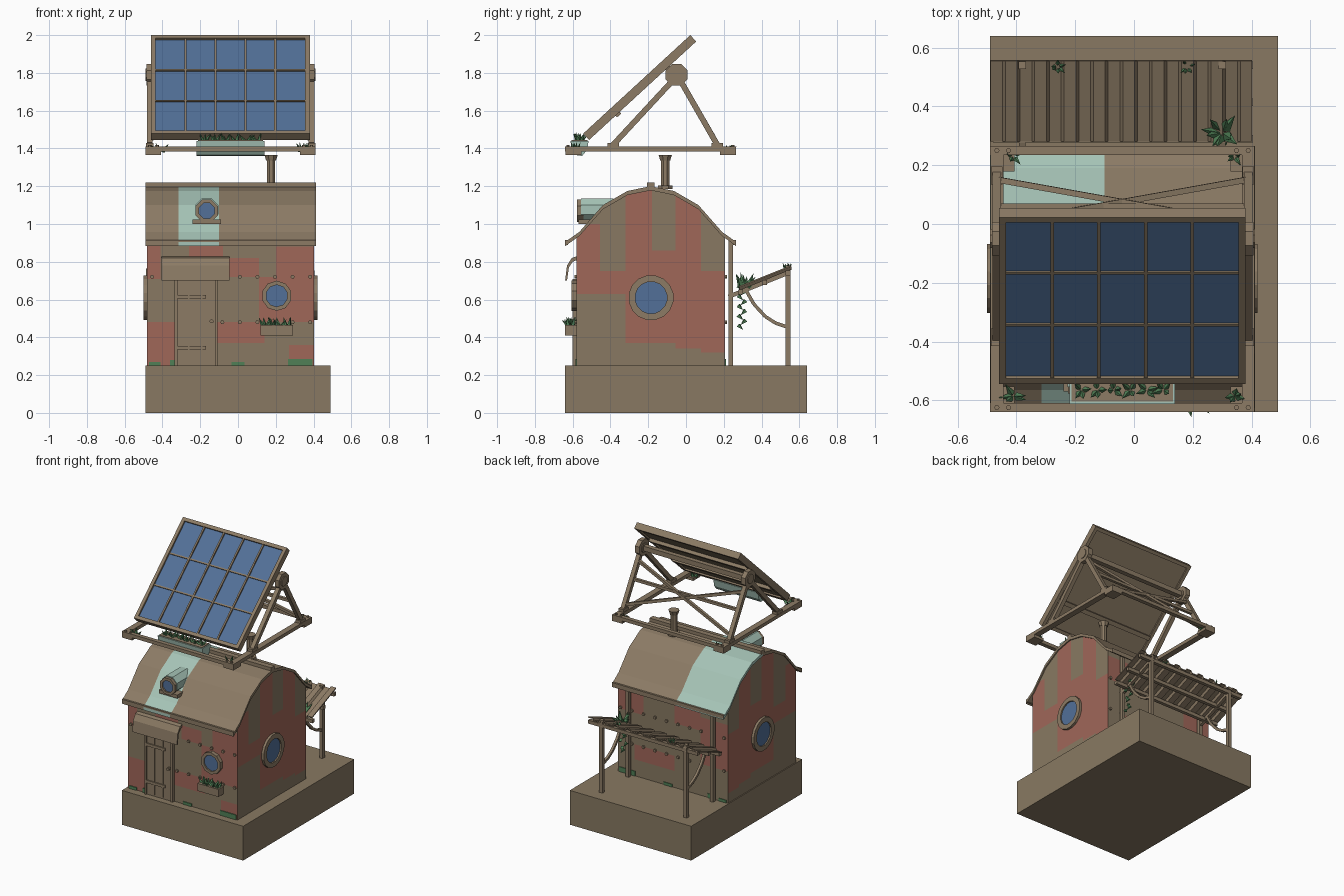
import bpy, bmesh, math, random
from mathutils import Matrix, Vector

random.seed(4)
if "Cube" in bpy.data.objects:
    bpy.data.objects.remove(bpy.data.objects["Cube"])


def material(name, rgb):
    lin = [((c / 255 + .055) / 1.055) ** 2.4 for c in rgb] + [1]
    m = bpy.data.materials.new(name)
    m.use_nodes = True
    m.diffuse_color = lin
    m.node_tree.nodes["Principled BSDF"].inputs["Base Color"].default_value = lin
    return m


WOOD = material("weathered_brown", (140, 123, 101))
WALL = material("wall_brown", (136, 121, 98))
RED = material("faded_red", (160, 103, 89))
TEAL = material("pale_teal", (166, 196, 183))
BLUE = material("glass_blue", (82, 112, 152))
GREEN = material("leaf_green", (80, 128, 86))
I = Matrix()


def finish(name, bm, *mats, m=I):
    bmesh.ops.transform(bm, matrix=m, verts=bm.verts)
    bmesh.ops.recalc_face_normals(bm, faces=bm.faces)
    me = bpy.data.meshes.new(name)
    bm.to_mesh(me)
    bm.free()
    for mat in mats:
        me.materials.append(mat)
    ob = bpy.data.objects.new(name, me)
    bpy.context.collection.objects.link(ob)
    return ob


def box(name, lo, hi, mat=WOOD, m=I):
    lo, hi = Vector(lo), Vector(hi)
    bm = bmesh.new()
    bmesh.ops.create_cube(bm, size=1, matrix=Matrix.Translation((lo + hi) / 2) @ Matrix.Diagonal((*(hi - lo), 1)))
    return finish(name, bm, mat, m=m)


def beam(name, a, b, w=.03, mat=WOOD):
    a, b = Vector(a), Vector(b)
    z = (b - a).normalized()
    side = Vector((0, 1, 0)) if abs(z.x) > .7 else Vector((1, 0, 0))
    x = (side - z * side.dot(z)).normalized()
    rot = Matrix((x, z.cross(x), z)).transposed().to_4x4()
    h = (b - a).length / 2
    return box(name, (-w / 2, -w / 2, -h), (w / 2, w / 2, h), mat, Matrix.Translation((a + b) / 2) @ rot)


def facing(loc, axis, n):
    """Frame at loc whose z points along axis, turned so flat sides lie square."""
    q = Vector(axis).to_track_quat('Z', 'Y').to_matrix().to_4x4()
    return Matrix.Translation(loc) @ q @ Matrix.Rotation(math.pi / n, 4, 'Z')


def cyl(name, loc, axis, r, depth, n=8, mat=WOOD, r2=None):
    bm = bmesh.new()
    bmesh.ops.create_cone(bm, cap_ends=True, segments=n, radius1=r, radius2=r if r2 is None else r2, depth=depth)
    return finish(name, bm, mat, m=facing(loc, axis, n))


def ring(name, loc, axis, r_in, r_out, depth, n, mat=WOOD):
    bm = bmesh.new()
    h = depth / 2
    vs = [bm.verts.new((r, 0, z)) for r, z in ((r_in, -h), (r_out, -h), (r_out, h), (r_in, h))]
    es = [bm.edges.new((vs[i], vs[i - 1])) for i in range(4)]
    bmesh.ops.spin(bm, geom=vs + es, cent=(0, 0, 0), axis=(0, 0, 1), angle=math.tau, steps=n)
    bmesh.ops.remove_doubles(bm, verts=bm.verts, dist=.0005)
    return finish(name, bm, mat, m=facing(loc, axis, n))


def porthole(name, loc, axis, r_in, r_out, n):
    ring(name + "_frame", loc, axis, r_in, r_out, .035, n)
    cyl(name + "_glass", loc, axis, r_in + .003, .016, n, BLUE)


def prism_bm(profile, x0, x1):
    bm = bmesh.new()
    f = bm.faces.new([bm.verts.new((x0, y, z)) for y, z in profile])
    ext = bmesh.ops.extrude_face_region(bm, geom=[f])["geom"]
    bmesh.ops.translate(bm, vec=(x1 - x0, 0, 0), verts=[g for g in ext if isinstance(g, bmesh.types.BMVert)])
    bmesh.ops.recalc_face_normals(bm, faces=bm.faces)
    return bm


def cut(bm, axis, values):
    for v in values:
        p = Vector((0, 0, 0))
        p[axis] = v
        no = Vector((0, 0, 0))
        no[axis] = 1
        bmesh.ops.bisect_plane(bm, geom=bm.verts[:] + bm.edges[:] + bm.faces[:], plane_co=p, plane_no=no)


def tuft(name, loc, count=5, size=.05, spread=.03):
    """Clump of pointed leaves fanning upward."""
    bm = bmesh.new()
    for i in range(count):
        a = math.tau * i / count + random.random()
        m = (Matrix.Rotation(a, 4, 'Z') @ Matrix.Translation((spread * .4, 0, 0))
             @ Matrix.Rotation(random.uniform(.2, .9), 4, 'Y') @ Matrix.Translation((0, 0, size / 2)))
        bmesh.ops.create_cone(bm, cap_ends=True, segments=4, radius1=size * .25, radius2=0, depth=size, matrix=m)
    finish(name, bm, GREEN, m=Matrix.Translation(loc))


# Ground block and house body with patchwork paint
box("base", (-.49, -.64, 0), (.49, .64, .25), WALL)
MID = -.187
half = [(-.453, .905), (-.378, .958), (-.253, 1.1), (-.123, 1.175), (0, 1.2)]


def arch(pts, drop=0):
    left = [(MID + y, z - drop) for y, z in pts]
    return left + [(2 * MID - y, z) for y, z in reversed(left[:-1])]


body = prism_bm([(-.58, .25)] + arch([(-.393, .94)] + half[2:], .014) + [(.206, .25)], -.483, .403)
gable_red = [(-.6, -.455, .63, 1), (-.455, -.32, .63, .75), (-.32, -.18, .37, 1.3),
             (-.18, -.055, .37, .86), (-.055, .08, .34, 1.3), (.08, .3, .32, .75)]
front_red = [(-.5, -.41, .71, 1), (-.26, -.08, .82, .89), (-.05, .11, .72, .82), (.2, .5, .72, .88),
             (.11, .5, .48, .72), (-.11, .14, .37, .48), (-.5, -.33, .25, .48), (.27, .5, .25, .36)]
back_red = [(.2, .5, .71, .89), (-.5, -.26, .48, .82), (-.05, .27, .37, .48), (-.26, -.05, .72, .89)]
cut(body, 0, sorted({v for r in front_red + back_red for v in r[:2]}))
cut(body, 1, sorted({v for r in gable_red for v in r[:2]}))
cut(body, 2, sorted({v for r in gable_red + front_red + back_red for v in r[2:]}))
for f in body.faces:
    c = f.calc_center_median()
    if abs(f.normal.x) > .9:
        u, rects = c.y, gable_red
    else:
        u, rects = c.x, front_red if f.normal.y < 0 else back_red
    f.material_index = int(abs(f.normal.z) < .1 and any(a < u < b and lo < c.z < hi for a, b, lo, hi in rects))
finish("house_body", body, WALL, RED)

# Curved roof with a teal painted band
roof = prism_bm(arch(half) + arch(half, .022)[::-1], -.49, .412)
cut(roof, 0, (-.315, -.1))
cut(roof, 1, (MID,))
for f in roof.faces:
    c = f.calc_center_median()
    f.material_index = int(c.x < -.1 and (c.y > MID or c.x > -.315))
finish("roof", roof, WOOD, TEAL)
box("ridge_cap", (-.49, MID - .02, 1.19), (.412, MID + .02, 1.22))
for y in (-.632, .258):
    box("eave_trim", (-.49, y - .008, .89), (.412, y + .008, .915))

# Chimney
cyl("chimney", (.175, -.11, 1.27), (0, 0, 1), .024, .16)
cyl("chimney_cap", (.175, -.11, 1.35), (0, 0, 1), .028, .03, r2=.038)
cyl("chimney_foot", (.175, -.11, 1.195), (0, 0, 1), .042, .02)

# Round windows and dormer
for x, s in ((.403, 1), (-.483, -1)):
    porthole("gable_window", (x, -.185, .61), (s, 0, 0), .085, .12, 16)
porthole("front_window", (.205, -.59, .62), (0, -1, 0), .058, .08, 10)
cyl("dormer", (-.165, -.47, 1.075), (0, -1, 0), .066, .17, 8, TEAL)
porthole("dormer_window", (-.165, -.56, 1.07), (0, -1, 0), .044, .064, 8)
box("dormer_sill", (-.24, -.57, 1.0), (-.09, -.5, 1.025))

# Door with frame, straps, knob and curved hood
box("door", (-.325, -.592, .25), (-.12, -.57, .7))
for x in (-.335, -.122):
    box("door_jamb", (x, -.602, .25), (x + .014, -.57, .71))
for x in (-.265, -.195):
    box("door_batten", (x, -.597, .26), (x + .008, -.57, .7))
for z in (.345, .615):
    box("door_strap", (-.325, -.6, z - .01), (-.17, -.57, z + .01))
cyl("door_knob", (-.14, -.6, .485), (0, -1, 0), .011, .025)
hood = prism_bm([(-.575, .83), (-.605, .82), (-.63, .78), (-.64, .7), (-.63, .7), (-.62, .77), (-.6, .8), (-.575, .81)],
                -.405, -.045)
finish("door_hood", hood, WOOD)

# Rivets and moss on the walls
for i in range(10):
    x = -.455 + i * .093
    for z in (.48, .72):
        if x > -.1 or z > .6:
            cyl("rivet", (x, -.583, z), (0, -1, 0), .011, .016, 6)
        cyl("rivet", (x, .209, z), (0, 1, 0), .011, .016, 6)
for x, w, h in ((-.44, .06, .02), (-.34, .04, .03), (0, .07, .02), (.33, .13, .035)):
    for y in (-.583, .208):
        box("moss", (x - w / 2, y - .003, .25), (x + w / 2, y + .003, .25 + h), GREEN)

# Window box
box("window_planter", (.12, -.64, .41), (.29, -.58, .465))
for i in range(4):
    tuft("window_plant", (.145 + i * .04, -.61, .46), 4, .05)

# Lean-to canopy: corrugated sheet, beams, posts and curved braces
sheet = bmesh.new()
rows = []
for i in range(9):
    for dx, h in ((0, 0), (.04, 0), (.05, .016), (.09, .016)):
        rows.append([sheet.verts.new((-.488 + i * .1 + dx, y, z + h)) for y, z in ((.28, .655), (.555, .765))])
for a, b in zip(rows, rows[1:]):
    sheet.faces.new((a[0], b[0], b[1], a[1]))
ob = finish("canopy_sheet", sheet, WOOD)
ob.modifiers.new("thickness", 'SOLIDIFY').thickness = .008
for y, z in ((.29, .64), (.415, .69), (.54, .74)):
    beam("canopy_beam", (-.48, y, z), (.405, y, z), .025)
for x in (-.38, .3):
    beam("canopy_post", (x, .54, .25), (x, .54, .78), .026)
    beam("wall_post", (x, .237, .25), (x, .237, .91), .026)
    beam("canopy_rafter", (x, .225, .615), (x, .55, .745), .022)
    arc = [(.32, .645), (.36, .575), (.42, .51), (.475, .475), (.535, .455)]
    for (y0, z0), (y1, z1) in zip(arc, arc[1:]):
        beam("curved_brace", (x, y0, z0), (x, y1, z1), .018)

# Plants on the canopy and a hanging vine
tuft("canopy_bush", (.3, .31, .67), 9, .075, .05)
for x in (-.26, .18):
    tuft("canopy_plant", (x, .535, .765), 6, .03)
for i in range(9):
    cyl("vine_leaf", (.3 + .012 * (i % 3 - 1), .29 + .012 * (i % 2), .66 - i * .026), (.4, (-1) ** i, -1), .014, .035, 4,
        GREEN, 0)

# Panel stand: rails, corner blocks, legs, pivots and bracing
for x in (-.467, .389):
    box("side_rail", (x - .022, -.64, 1.385), (x + .022, .265, 1.41))
    for y in (-.596, .222):
        box("corner_block", (x - .022 if x < 0 else x - .06, y - .043, 1.365),
            (x + .06 if x < 0 else x + .022, y + .043, 1.385))
        for d in (0, -.04 if x > 0 else .04):
            cyl("corner_bolt", (x + d, -.625 if y < 0 else .25, 1.412), (0, 0, 1), .009, .014, 6)
        tuft("corner_plant", (x * .88, y + .01, 1.385), 5, .05 if y < 0 else .035)
    for foot, top in ((-.385, -.07), (.165, -.03)):
        beam("stand_leg", (x, foot, 1.42), (x, top, 1.76), .03)
        box("leg_foot", (x - .02, foot - .03, 1.41), (x + .02, foot + .03, 1.43))
    cyl("pivot", (x, -.05, 1.79), (1, 0, 0), .062, .034)
    cyl("pivot_hub", (x, -.05, 1.79), (1, 0, 0), .035, .045)
for y in (-.625, .25):
    box("cross_rail", (-.49, y - .015, 1.385), (.411, y + .015, 1.41))
beam("axle", (-.467, -.05, 1.79), (.389, -.05, 1.79), .035)
beam("rear_tie", (-.46, .06, 1.6), (.38, .06, 1.6), .02)
for a, b in ((-.46, .38), (.38, -.46)):
    beam("cross_brace", (a, .15, 1.45), (b, 0, 1.71), .02)

# Trough planter hung behind the front rail
trough = prism_bm([(-.612, 1.44), (-.605, 1.395), (-.585, 1.365), (-.55, 1.36), (-.525, 1.39), (-.515, 1.44)], -.22, .14)
finish("trough", trough, TEAL)
box("trough_soil", (-.212, -.605, 1.436), (.132, -.522, 1.444))
for i in range(6):
    tuft("trough_plant", (-.18 + i * .056, -.565, 1.44), 4, .045)

# Tilted solar panel
P = Matrix.Translation((-.04, -.245, 1.7225)) @ Matrix.Rotation(math.radians(42.6), 4, 'X')
W, L, T, B = .42, .385, .023, .024
box("panel_back", (-W + .01, -L + .01, -.012), (W - .01, L - .01, .004), WOOD, P)
box("panel_cells", (-W + B, -L + B, .004), (W - B, L - B, .01), BLUE, P)
for s in (-1, 1):
    a, b = sorted((s * W, s * (W - B)))
    box("panel_side", (a, -L, -T), (b, L, T), WOOD, P)
    a, b = sorted((s * L, s * (L - B)))
    box("panel_end", (-W + B, a, -T), (W - B, b, T), WOOD, P)
    box("panel_purlin", (-W + B, s * .18 - .015, -.035), (W - B, s * .18 + .015, -.012), WOOD, P)
for i in range(1, 5):
    x = (W - B) * (i / 2.5 - 1)
    box("panel_bar", (x - .006, -L + B, .004), (x + .006, L - B, .02), WOOD, P)
for s in (-1, 1):
    y = s * (L - B) / 3
    box("panel_crossbar", (-W + B, y - .005, .004), (W - B, y + .005, .018), WOOD, P)
